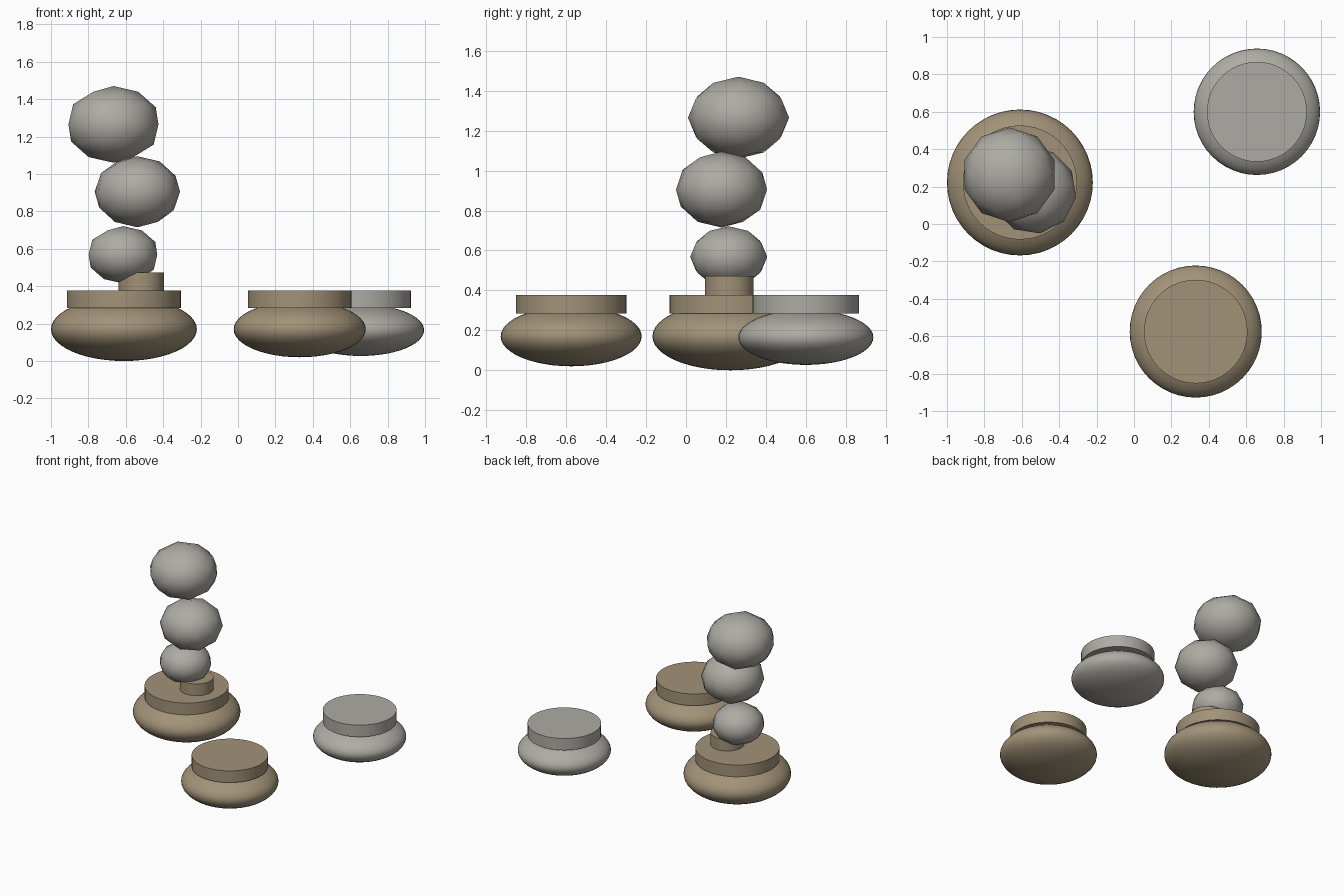
import bpy
from math import radians

cube = bpy.data.objects.get("Cube")
if cube:
    bpy.data.objects.remove(cube, do_unlink=True)


def make_material(name, rgb):
    mat = bpy.data.materials.new(name)
    mat.use_nodes = True
    colour = (*rgb, 1.0)
    mat.diffuse_color = colour
    mat.node_tree.nodes["Principled BSDF"].inputs["Base Color"].default_value = colour
    return mat


sandstone = make_material("sandstone brown", (0.36, 0.29, 0.19))
granite = make_material("granite grey", (0.42, 0.41, 0.37))


def finish(name, mat, angle):
    obj = bpy.context.object
    obj.name = name
    obj.data.materials.append(mat)
    bpy.ops.object.transform_apply(location=False, rotation=True, scale=True)
    bpy.ops.object.shade_smooth_by_angle(angle=radians(angle))


def disc(name, x, y, radius, bottom, top, mat):
    bpy.ops.mesh.primitive_cylinder_add(
        vertices=48, radius=radius, depth=top - bottom,
        location=(x, y, (bottom + top) / 2))
    finish(name, mat, 30)


def flat_stone(name, x, y, z, radius, half_height, mat):
    bpy.ops.mesh.primitive_uv_sphere_add(
        segments=48, ring_count=24, radius=1, location=(x, y, z))
    bpy.context.object.scale = (radius, radius, half_height)
    finish(name, mat, 60)


def pebble(name, x, y, z, radius, half_height, turn):
    bpy.ops.mesh.primitive_ico_sphere_add(
        subdivisions=2, radius=1, location=(x, y, z))
    obj = bpy.context.object
    obj.scale = (radius, radius, half_height)
    obj.rotation_euler.z = radians(turn)
    finish(name, granite, 80)


# Flattened stones, each with a round slab on top
for place, x, y, z, radius, half, slab_radius, mat in (
        ("left_rear", 0.657, 0.60, 0.165, 0.338, 0.138, 0.267, granite),
        ("left_front", 0.33, -0.575, 0.17, 0.353, 0.15, 0.277, sandstone),
        ("right", -0.61, 0.222, 0.17, 0.39, 0.17, 0.305, sandstone)):
    flat_stone(place + "_stone", x, y, z, radius, half, mat)
    disc(place + "_slab", x, y, slab_radius, 0.284, 0.378, mat)

# Small pedestal under the stacked pebbles
disc("pedestal", -0.518, 0.217, 0.122, 0.37, 0.472, sandstone)

# Balanced pebbles
pebble("lower_pebble", -0.615, 0.214, 0.568, 0.193, 0.153, 0)
pebble("middle_pebble", -0.538, 0.178, 0.905, 0.231, 0.19, 9)
pebble("upper_pebble", -0.666, 0.263, 1.265, 0.253, 0.205, 0)
